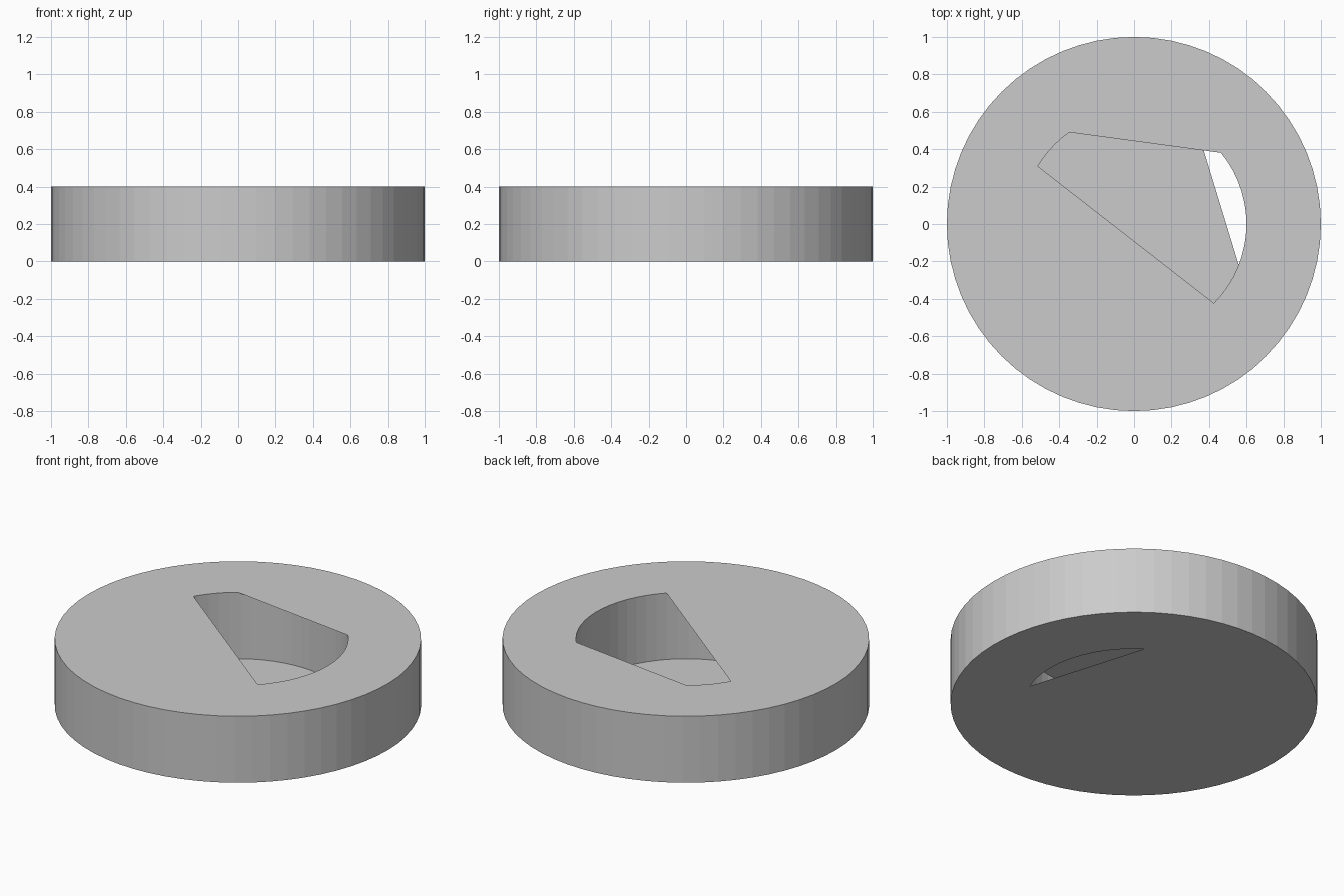
import bpy, bmesh
from math import cos, sin, radians, floor, ceil

if "Cube" in bpy.data.objects:
    bpy.data.objects.remove(bpy.data.objects["Cube"])

SIDES = 64
STEP = 360 / SIDES
OUTER, INNER, HEIGHT = 1.0, 0.6, 0.4


def make_object(name, bm):
    mesh = bpy.data.meshes.new(name)
    bm.to_mesh(mesh)
    bm.free()
    obj = bpy.data.objects.new(name, mesh)
    bpy.context.collection.objects.link(obj)
    return obj


def point(radius, degrees, z):
    a = radians(degrees)
    return (radius * cos(a), radius * sin(a), z)


def circle_segment(name, start, end, z, up):
    """Thin plate between an arc of the inner circle and its chord."""
    first, last = floor(start / STEP) + 1, ceil(end / STEP) - 1
    angles = [start] + [i * STEP for i in range(first, last + 1)] + [end]
    if not up:
        angles.reverse()
    bm = bmesh.new()
    bm.faces.new([bm.verts.new(point(INNER, a, z)) for a in angles])
    make_object(name, bm)


# Ring body: square profile swept round the axis
bm = bmesh.new()
profile = [(OUTER, 0), (OUTER, HEIGHT), (INNER, HEIGHT), (INNER, 0)]
loops = [[bm.verts.new(point(r, i * STEP, z)) for r, z in profile] for i in range(SIDES)]
for i in range(SIDES):
    a, b = loops[i], loops[(i + 1) % SIDES]
    for j in range(4):
        k = (j + 1) % 4
        bm.faces.new((a[j], b[j], b[k], a[k]))
bmesh.ops.recalc_face_normals(bm, faces=bm.faces)
make_object("ring_body", bm)

# Lid plates leaving the top window open
circle_segment("lid_front", 149, 315.2, HEIGHT, True)
circle_segment("lid_back", 39.4, 125.2, HEIGHT, True)

# Floor plate leaving a narrow opening on the right
circle_segment("floor_plate", 55.3, 338.6, 0, False)
